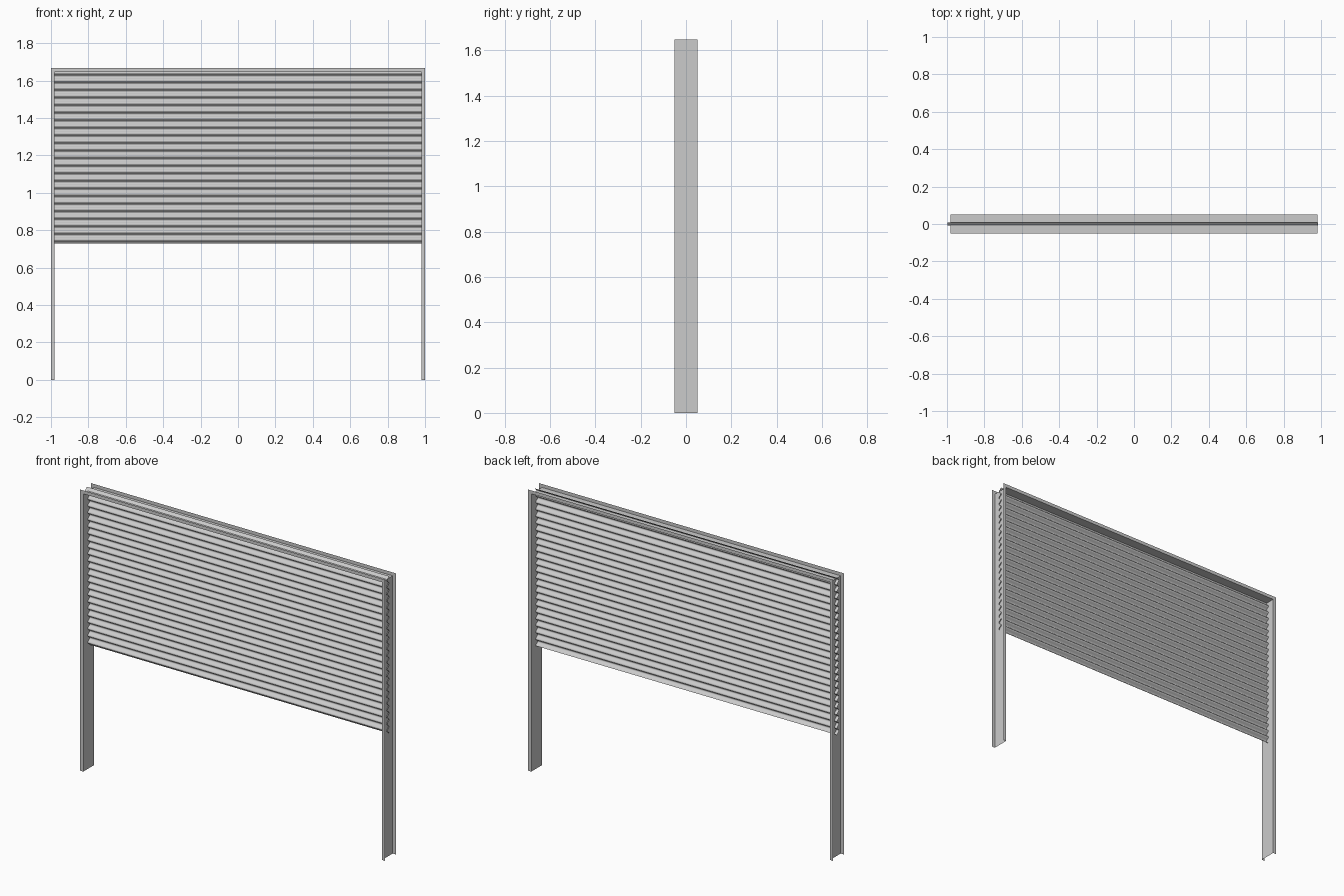
import bpy, bmesh, math

if "Cube" in bpy.data.objects:
    bpy.data.objects.remove(bpy.data.objects["Cube"])

HALF, TOP, LIP, DEPTH = 1.0, 1.667, 0.02, 0.05


def sheet(name, rows):
    """Skin a thin sheet across equal-length rows of points."""
    bm = bmesh.new()
    grid = [[bm.verts.new(p) for p in row] for row in rows]
    for a, b in zip(grid, grid[1:]):
        for i in range(len(a) - 1):
            bm.faces.new((a[i], a[i + 1], b[i + 1], b[i]))
    bmesh.ops.recalc_face_normals(bm, faces=bm.faces)
    mesh = bpy.data.meshes.new(name)
    bm.to_mesh(mesh)
    bm.free()
    obj = bpy.data.objects.new(name, mesh)
    bpy.context.collection.objects.link(obj)
    return obj


# Channel frame: outward-opening C section, mitred at the upper corners
section = [(0, -DEPTH), (LIP, -DEPTH), (LIP, DEPTH), (0, DEPTH)]  # inset, y
path = [(-1, 0, 0), (-1, TOP, 1), (1, TOP, 1), (1, 0, 0)]  # side, z, inset z
sheet("channel_frame",
      [[(s * (HALF - d), y, z - d * k) for d, y in section] for s, z, k in path])

# Slatted curtain: one corrugated sheet whose edges run into the channels
SLATS, STEPS, BOTTOM, CURTAIN_TOP, WAVE = 23, 10, 0.73, 1.662, 0.009
rows = []
for i in range(SLATS * STEPS + 1):
    t = i / (SLATS * STEPS)
    z = BOTTOM + (CURTAIN_TOP - BOTTOM) * t
    y = WAVE * math.cos(2 * math.pi * i / STEPS)
    rows.append([(-0.998, y, z), (0.985, y, z)])
curtain = sheet("shutter_curtain", rows)
curtain.data.polygons.foreach_set("use_smooth", [True] * len(curtain.data.polygons))
